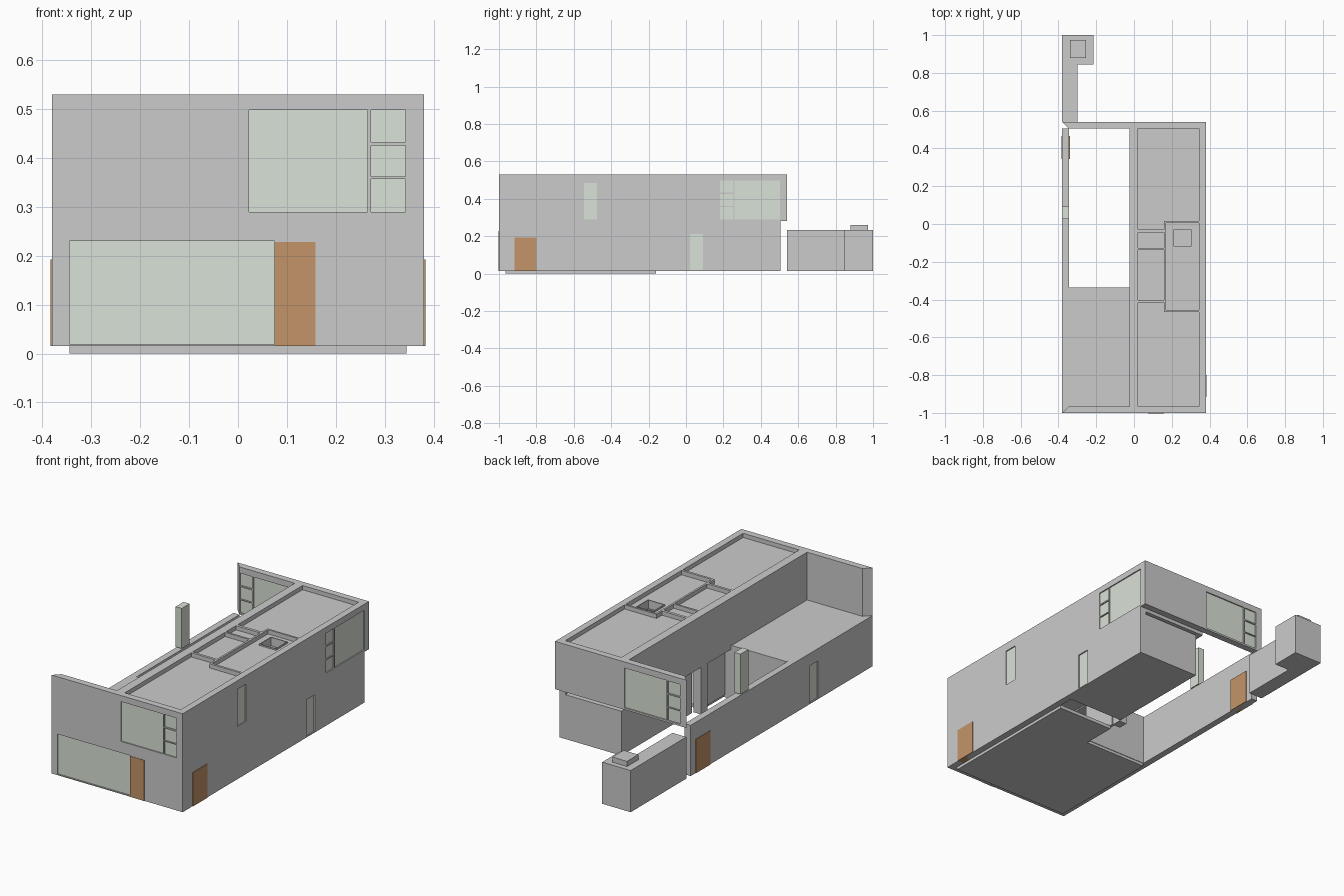
import bpy, bmesh
from mathutils import Vector

if "Cube" in bpy.data.objects:
    bpy.data.objects.remove(bpy.data.objects["Cube"])


def material(name, rgb):
    m = bpy.data.materials.new(name)
    m.diffuse_color = (*rgb, 1)
    m.use_nodes = True
    m.node_tree.nodes["Principled BSDF"].inputs["Base Color"].default_value = m.diffuse_color
    return m


GLASS = material("pale_glass", (0.70, 0.76, 0.68))
WOOD = material("brown_wood", (0.55, 0.30, 0.14))


def prism(name, pts, a, b, axis='z', mat=None):
    """Extrude a flat outline from a to b along z (points x,y) or x (points y,z)."""
    put = (lambda p, t: (p[0], p[1], t)) if axis == 'z' else (lambda p, t: (t, p[0], p[1]))
    bm = bmesh.new()
    face = bm.faces.new([bm.verts.new(put(p, a)) for p in pts])
    ext = bmesh.ops.extrude_face_region(bm, geom=[face])
    top = [v for v in ext['geom'] if isinstance(v, bmesh.types.BMVert)]
    bmesh.ops.translate(bm, verts=top, vec=Vector(put((0, 0), b - a)))
    bmesh.ops.recalc_face_normals(bm, faces=bm.faces)
    me = bpy.data.meshes.new(name)
    bm.to_mesh(me)
    bm.free()
    if mat:
        me.materials.append(mat)
    ob = bpy.data.objects.new(name, me)
    bpy.context.collection.objects.link(ob)
    return ob


def box(name, x0, x1, y0, y1, z0, z1, mat=None):
    return prism(name, [(x0, y0), (x1, y0), (x1, y1), (x0, y1)], z0, z1, 'z', mat)


def cut(ob, holes):
    """Cut box openings through a wall and bake the result."""
    cutters = [box("cutter", *h) for h in holes]
    for c in cutters:
        c.hide_render = True
        m = ob.modifiers.new("opening", 'BOOLEAN')
        m.object, m.operation, m.solver = c, 'DIFFERENCE', 'EXACT'
    dg = bpy.context.evaluated_depsgraph_get()
    me = bpy.data.meshes.new_from_object(ob.evaluated_get(dg))
    ob.modifiers.clear()
    ob.data = me
    for c in cutters:
        bpy.data.objects.remove(c)


X, XI = 0.38, 0.345            # outer and inner wall faces
Z0, ZM, ZT = 0.015, 0.28, 0.53  # ground, upper floor, wall top

# Outer walls, mitred at the open corners
front = prism("front_wall", [(-X, -1), (XI, -1), (XI, -0.965), (-XI, -0.965)], Z0, ZT)
right = prism("right_wall", [(-1, Z0), (0.505, Z0), (0.505, ZM), (0.54, ZM), (0.54, ZT), (-1, ZT)],
              XI, X, 'x')
back = prism("back_upper_wall", [(XI, 0.54), (-X, 0.54), (-XI, 0.505), (XI, 0.505)], ZM, ZT)
left = prism("left_low_wall", [(-X, -1), (-XI, -0.965), (-XI, 0.505), (-X, 0.505)], Z0, ZM)

# Big window layout: one large pane and three small ones (start, end, bottom, top)
panes = [(0.022, 0.265, 0.29, 0.498)] + [(0.272, 0.343, z, z + h)
         for z, h in ((0.29, 0.067), (0.362, 0.064), (0.433, 0.065))]
side_panes = [(0.258, 0.502, 0.29, 0.498)] + [(0.183, 0.253, c, d) for _, _, c, d in panes[1:]]

# Openings and glass, per wall
front_open = panes + [(-0.345, 0.075, 0.02, 0.23)]
right_open = side_panes + [(-0.545, -0.475, 0.29, 0.485), (0.022, 0.092, 0.02, 0.212)]
back_open = [(-b, -a, c, d) for a, b, c, d in panes]
cut(front, [(a, b, -1.05, -0.94, c, d) for a, b, c, d in front_open])
cut(right, [(0.30, 0.42, *o) for o in right_open])
cut(back, [(a, b, 0.48, 0.58, c, d) for a, b, c, d in back_open])
cut(left, [(-0.42, -0.30, -0.55, -0.48, 0.02, 0.215)])
for i, (a, b, c, d) in enumerate(front_open):
    box(f"front_glass_{i}", a, b, -0.994, -0.97, c, d, GLASS)
for i, o in enumerate(right_open):
    box(f"right_glass_{i}", XI + 0.005, X - 0.006, *o, GLASS)
for i, (a, b, c, d) in enumerate(back_open):
    box(f"back_glass_{i}", a, b, 0.511, 0.534, c, d, GLASS)
box("left_low_glass", -X + 0.006, -XI - 0.005, -0.55, -0.48, 0.02, 0.215, GLASS)
box("left_tall_glass", -X, -XI, 0.027, 0.092, 0.285, 0.495, GLASS)

# Doors
box("front_door", 0.075, 0.158, -1.002, -0.96, Z0, 0.228, WOOD)
box("right_door", 0.34, X + 0.003, -0.917, -0.80, Z0, 0.192, WOOD)
box("left_door", -X - 0.003, -0.34, 0.345, 0.465, Z0, 0.192, WOOD)

# L-shaped base slab
prism("base_slab", [(-XI, -0.965), (XI, -0.965), (XI, -0.16), (0.02, -0.16), (0.02, -0.34),
                    (-XI, -0.34)], 0, Z0 + 0.003)

# Lower storey: rear room, passage wall, courtyard wall, entry post
box("rear_lower_room", 0.02, XI, -0.08, 0.505, Z0, 0.247)
box("passage_wall", 0.01, 0.025, -0.345, -0.14, Z0, 0.265)
box("entry_post", -0.025, 0.02, -0.14, -0.09, Z0, 0.265)
box("courtyard_wall", -XI, 0.02, -0.347, -0.337, Z0, ZM + 0.003)

# Upper floor and terrace
box("upper_floor", -0.025, XI, -0.965, 0.505, 0.262, ZM)
box("terrace", -XI, -0.02, -0.965, -0.347, 0.255, ZM)

# Upper inner walls, rising past the roof as low parapets
box("centre_wall", -0.025, 0.02, -0.965, 0.505, 0.262, ZT)
for i, (x0, x1, y0, y1) in enumerate([
        (0.02, 0.165, -0.045, -0.03), (0.02, 0.165, -0.415, -0.402),
        (0.02, 0.16, -0.136, -0.126), (0.16, 0.17, -0.465, 0.015),
        (0.17, XI, 0.005, 0.015), (0.17, XI, -0.467, -0.455)]):
    box(f"partition_{i}", x0, x1, y0, y1, ZM, ZT)

# Recessed roof with a skylight opening over the small room
roof = box("roof", 0.02, XI, -0.965, 0.505, 0.495, 0.508)
cut(roof, [(0.213, 0.302, -0.12, -0.03, 0.4, 0.6)])
for i, (x0, x1, y0, y1) in enumerate([
        (0.208, 0.213, -0.125, -0.025), (0.302, 0.307, -0.125, -0.025),
        (0.213, 0.302, -0.125, -0.12), (0.213, 0.302, -0.03, -0.025)]):
    box(f"skylight_side_{i}", x0, x1, y0, y1, 0.47, 0.515)
box("inner_door", 0.22, 0.30, -0.005, 0.004, ZM, 0.485, WOOD)

# Detached garden wall with store and vent
prism("garden_store", [(-X, 0.54), (-0.30, 0.54), (-0.30, 0.845), (-0.215, 0.845),
                       (-0.215, 1), (-X, 1)], Z0, 0.233)
box("store_vent", -0.34, -0.255, 0.88, 0.973, 0.23, 0.26)
